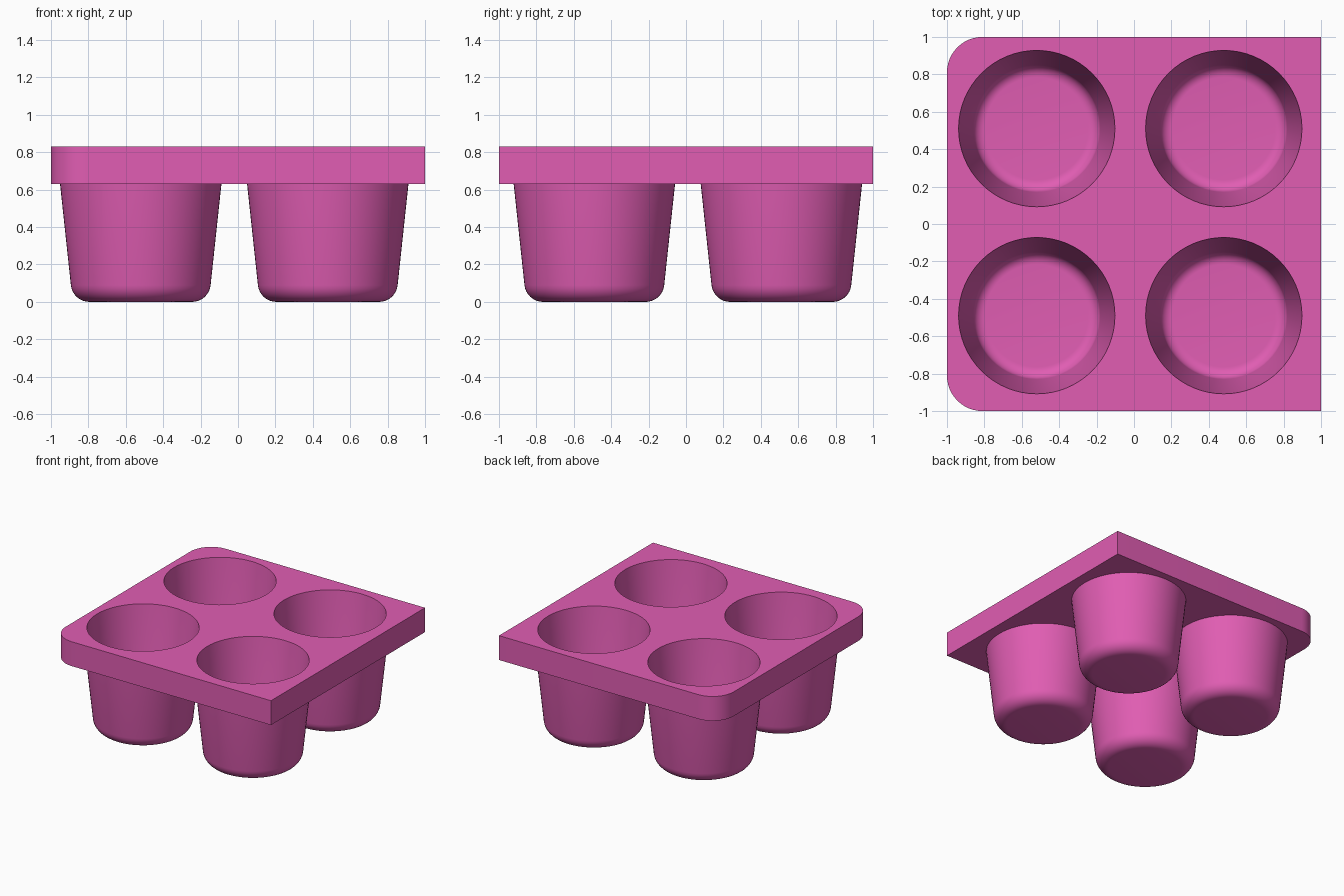
import bpy, bmesh, math

if "Cube" in bpy.data.objects:
    bpy.data.objects.remove(bpy.data.objects["Cube"])

SEG = 64
TAPER = 0.107
CENTRES = [(x, y) for x in (-0.52, 0.48) for y in (-0.49, 0.51)]


def finish(bm, name):
    bmesh.ops.recalc_face_normals(bm, faces=bm.faces)
    mesh = bpy.data.meshes.new(name)
    bm.to_mesh(mesh)
    bm.free()
    ob = bpy.data.objects.new(name, mesh)
    bpy.context.collection.objects.link(ob)
    return ob


def cup_solids(name, base_r, base_z, fillet, top_z):
    """Four tapered, round-bottomed solids, one per cup centre."""
    lean = math.atan(TAPER)
    c = base_r + TAPER * fillet - fillet / math.cos(lean)
    profile = []
    for i in range(9):
        a = -math.pi / 2 + (math.pi / 2 - lean) * i / 8
        profile.append((c + fillet * math.cos(a), base_z + fillet * (1 + math.sin(a))))
    profile.append((base_r + TAPER * (top_z - base_z), top_z))
    bm = bmesh.new()
    for cx, cy in CENTRES:
        rings = []
        for r, z in profile:
            rings.append([bm.verts.new((cx + r * math.cos(2 * math.pi * k / SEG),
                                        cy + r * math.sin(2 * math.pi * k / SEG), z))
                          for k in range(SEG)])
        for lo, hi in zip(rings, rings[1:]):
            for k in range(SEG):
                n = (k + 1) % SEG
                bm.faces.new((lo[k], lo[n], hi[n], hi[k]))
        bm.faces.new(rings[0][::-1])
        bm.faces.new(rings[-1])
    return finish(bm, name)


def boolean(target, tool, operation):
    mod = target.modifiers.new(operation.lower(), 'BOOLEAN')
    mod.operation = operation
    mod.solver = 'EXACT'
    mod.object = tool
    bpy.context.view_layer.objects.active = target
    bpy.ops.object.modifier_apply(modifier=mod.name)
    bpy.data.objects.remove(tool)


# Top plate: square, with the two left corners rounded
R = 0.19
outline = [(1, -1), (1, 1)]
for cy, start in ((1 - R, 90), (R - 1, 180)):
    for i in range(13):
        a = math.radians(start + 90 * i / 12)
        outline.append((R - 1 + R * math.cos(a), cy + R * math.sin(a)))
bm = bmesh.new()
face = bm.faces.new([bm.verts.new((x, y, 0.63)) for x, y in outline])
ext = bmesh.ops.extrude_face_region(bm, geom=[face], use_keep_orig=True)
bmesh.ops.translate(bm, vec=(0, 0, 0.2),
                    verts=[v for v in ext['geom'] if isinstance(v, bmesh.types.BMVert)])
tray = finish(bm, "cup_tray")

# Outer cup bodies joined on, then the hollows cut out
boolean(tray, cup_solids("cup_bodies", 0.364, 0.0, 0.1, 0.72), 'UNION')
boolean(tray, cup_solids("cup_hollows", 0.333, 0.035, 0.065, 0.9), 'DIFFERENCE')

# Smooth cups with crisp plate edges
bpy.ops.object.select_all(action='DESELECT')
tray.select_set(True)
bpy.context.view_layer.objects.active = tray
bpy.ops.object.shade_smooth_by_angle(angle=math.radians(30))

pink = bpy.data.materials.new("pink")
pink.diffuse_color = (0.75, 0.11, 0.45, 1)
pink.use_nodes = True
pink.node_tree.nodes["Principled BSDF"].inputs["Base Color"].default_value = pink.diffuse_color
tray.data.materials.clear()
tray.data.materials.append(pink)
